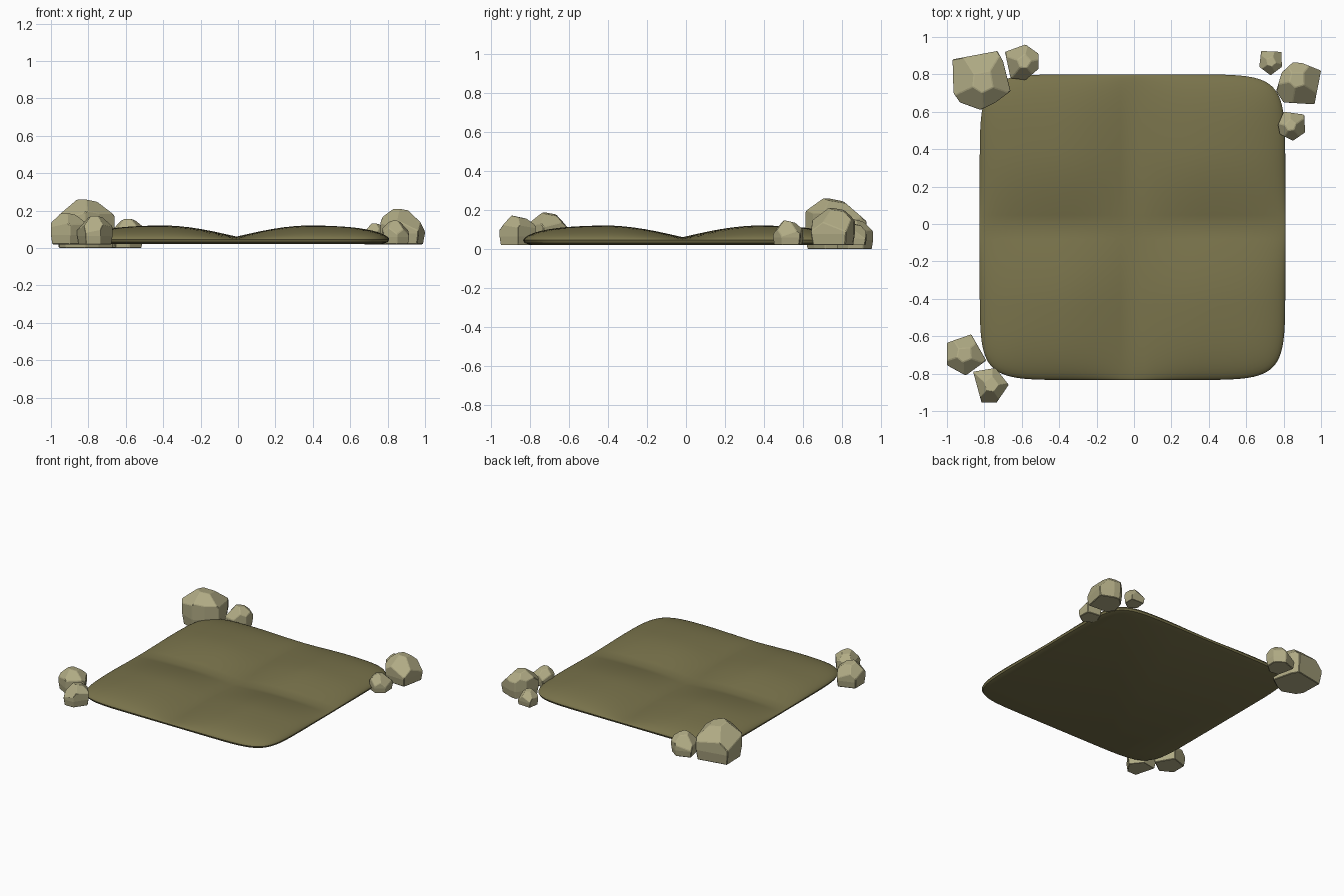
import bpy, bmesh, math, random
from mathutils import Vector

if "Cube" in bpy.data.objects:
    bpy.data.objects.remove(bpy.data.objects["Cube"])

random.seed(4)


def material(name, rgb):
    m = bpy.data.materials.new(name)
    m.diffuse_color = (*rgb, 1)
    m.use_nodes = True
    m.node_tree.nodes["Principled BSDF"].inputs["Base Color"].default_value = m.diffuse_color
    return m


OLIVE = material("olive fabric", (0.19, 0.17, 0.07))
STONE = material("pale stone", (0.44, 0.41, 0.235))


def add_object(name, bm, mat):
    bmesh.ops.recalc_face_normals(bm, faces=bm.faces)
    me = bpy.data.meshes.new(name)
    bm.to_mesh(me)
    bm.free()
    me.materials.append(mat)
    ob = bpy.data.objects.new(name, me)
    bpy.context.collection.objects.link(ob)
    return ob


# Quilted pad: rounded square grid, four puffed quarters, flat underside
def puff(t):
    return 0.2 + 0.8 * math.sin(math.pi / 2 * min(1, abs(t) / 0.5))


def build_pad():
    n, half, cx, cy = 40, 0.817, -0.008, -0.017
    bm = bmesh.new()
    # finer spacing toward the rim
    ts = [math.sin(math.pi / 2 * (2 * i / n - 1)) for i in range(n + 1)]
    rows = []
    for v in ts:
        row = []
        for u in ts:
            m = max(abs(u), abs(v))
            p = (abs(u) ** 8 + abs(v) ** 8) ** 0.125
            s = m / p if p > 1e-6 else 1
            x, y = u * s, v * s
            edge = max(0, 1 - m ** 5) ** 0.6
            z = 0.046 + 0.077 * puff(x) * puff(y) * edge
            row.append(bm.verts.new((cx + half * x, cy + half * y, z)))
        rows.append(row)
    for j in range(n):
        for i in range(n):
            bm.faces.new((rows[j][i], rows[j][i + 1], rows[j + 1][i + 1], rows[j + 1][i]))
    # rolled lower rim closed by one flat face
    ring = (rows[0][:-1] + [r[-1] for r in rows[:-1]]
            + rows[-1][:0:-1] + [r[0] for r in rows[:0:-1]])
    for scale, z in ((0.992, 0.032), (0.965, 0.022)):
        low = [bm.verts.new((cx + (v.co.x - cx) * scale, cy + (v.co.y - cy) * scale, z)) for v in ring]
        for k in range(len(ring)):
            q = (k + 1) % len(ring)
            bm.faces.new((ring[k], ring[q], low[q], low[k]))
        ring = low
    bm.faces.new(ring)
    ob = add_object("quilted_pad", bm, OLIVE)
    ob.data.shade_smooth()
    bpy.context.view_layer.objects.active = ob
    ob.select_set(True)
    bpy.ops.object.shade_smooth_by_angle(angle=math.radians(40))
    ob.select_set(False)


# Faceted rock: plan outline raised to a block, then trimmed by slanted planes
def build_rock(name, outline, z0, top, start):
    bm = bmesh.new()
    k = len(outline)
    c = Vector((sum(p[0] for p in outline) / k, sum(p[1] for p in outline) / k, 0))
    r = sum((Vector((*p, 0)) - c).length for p in outline) / k
    h = top - z0
    for p in outline:
        d = Vector((*p, 0)) - c
        for scale, z in ((0.92, z0), (1, z0 + 0.3 * h), (1, top + 0.03)):
            bm.verts.new(c + d * scale + Vector((0, 0, z)))
    bmesh.ops.convex_hull(bm, input=bm.verts[:])
    cuts = [(start + 40, 12, 0.0)]
    cuts += [(start + i * 72, random.uniform(40, 54), 0.3) for i in range(5)]
    for ang, tilt, off in cuts:
        a, t = math.radians(ang), math.radians(tilt)
        out = Vector((math.cos(a), math.sin(a), 0))
        normal = out * math.sin(t) + Vector((0, 0, math.cos(t)))
        point = c + out * r * off + Vector((0, 0, top - 0.04 * h))
        bmesh.ops.bisect_plane(bm, geom=bm.verts[:] + bm.edges[:] + bm.faces[:],
                               plane_co=point, plane_no=normal, clear_outer=True)
        # close the cut
        pts = [v.co.copy() for v in bm.verts]
        bm.clear()
        for q in pts:
            bm.verts.new(q)
        bmesh.ops.remove_doubles(bm, verts=bm.verts[:], dist=0.002)
        bmesh.ops.convex_hull(bm, input=bm.verts[:])
        bmesh.ops.delete(bm, geom=[v for v in bm.verts if not v.link_faces], context='VERTS')
    bmesh.ops.dissolve_limit(bm, angle_limit=math.radians(4), verts=bm.verts[:], edges=bm.edges[:])
    ob = add_object(name, bm, STONE)
    bev = ob.modifiers.new("worn edges", 'BEVEL')
    bev.width = 0.004
    bev.segments = 1


build_pad()

# Back left pair
build_rock("large_rock_back_left", [(-.97, .88), (-.73, .925), (-.70, .87), (-.66, .71),
           (-.74, .65), (-.82, .61), (-.93, .65), (-.965, .70)], 0.0, 0.262, 20)
build_rock("small_rock_back_left", [(-.69, .92), (-.58, .96), (-.51, .91), (-.51, .83),
           (-.58, .77), (-.66, .78)], 0.0, 0.158, 50)
# Back right trio
build_rock("large_rock_back_right", [(.79, .81), (.85, .865), (.90, .86), (1.0, .82),
           (.965, .64), (.80, .65), (.76, .71)], 0.02, 0.212, 10)
build_rock("small_rock_back_right", [(.68, .925), (.79, .92), (.79, .84), (.73, .795),
           (.67, .84)], 0.02, 0.132, 35)
build_rock("side_rock_back_right", [(.80, .60), (.91, .585), (.915, .49), (.85, .445),
           (.78, .48), (.77, .53)], 0.02, 0.148, 60)
# Front left pair
build_rock("large_rock_front_left", [(-1.0, -.635), (-.87, -.59), (-.79, -.73), (-.90, -.81),
           (-1.0, -.755)], 0.02, 0.188, 15)
build_rock("small_rock_front_left", [(-.86, -.79), (-.74, -.77), (-.67, -.86), (-.735, -.955),
           (-.815, -.955)], 0.02, 0.172, 45)
